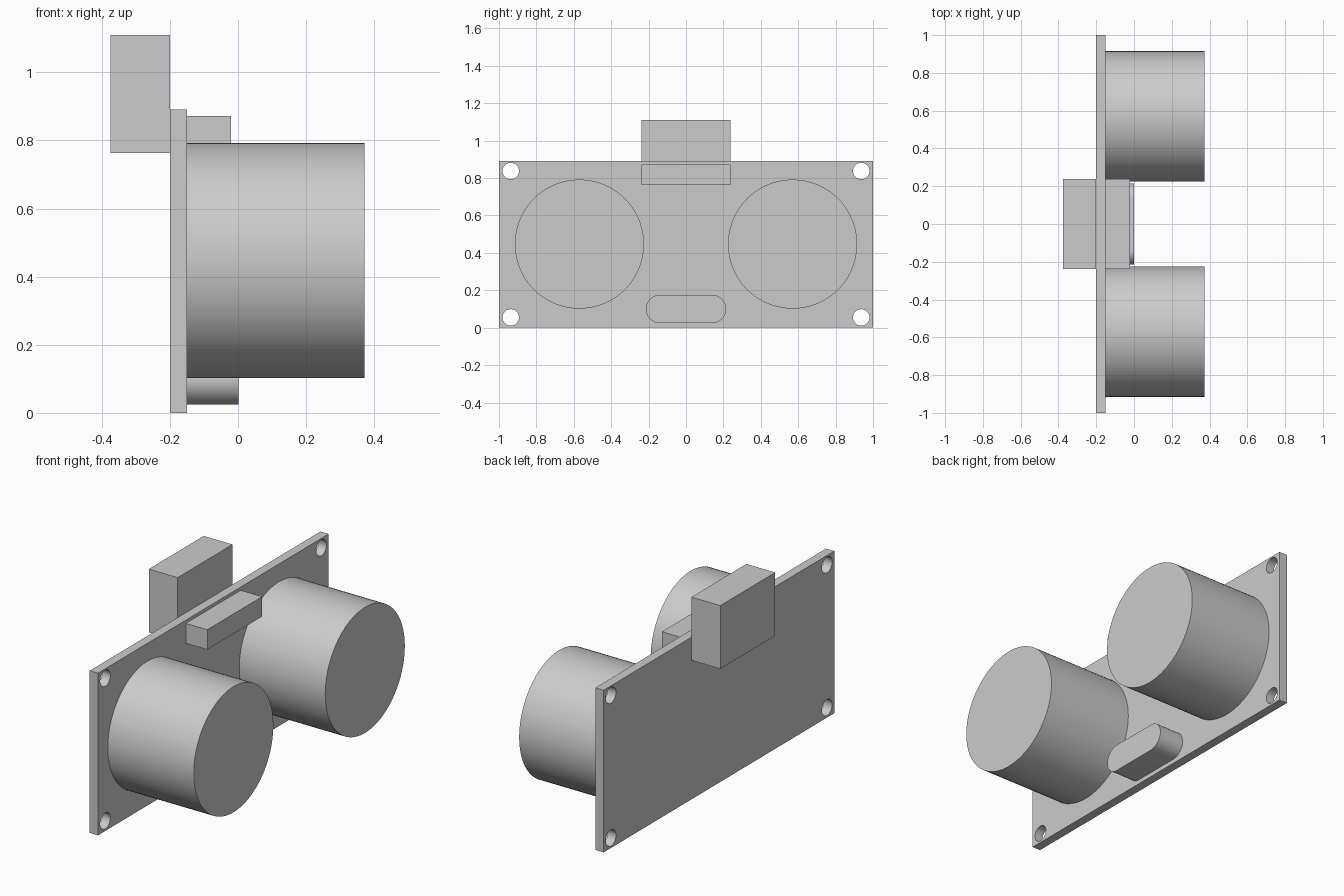
import bpy, bmesh
from math import pi, radians, cos, sin
from mathutils import Matrix

cube = bpy.data.objects.get("Cube")
if cube:
    bpy.data.objects.remove(cube, do_unlink=True)

grey = bpy.data.materials.new("plain grey")
grey.use_nodes = True
GREY = (0.6, 0.6, 0.6, 1)
grey.diffuse_color = GREY
grey.node_tree.nodes["Principled BSDF"].inputs["Base Color"].default_value = GREY


def activate(ob):
    bpy.ops.object.select_all(action='DESELECT')
    ob.select_set(True)
    bpy.context.view_layer.objects.active = ob


def finish(name, bm, smooth=False):
    bmesh.ops.recalc_face_normals(bm, faces=bm.faces)
    mesh = bpy.data.meshes.new(name)
    bm.to_mesh(mesh)
    bm.free()
    mesh.materials.append(grey)
    ob = bpy.data.objects.new(name, mesh)
    bpy.context.collection.objects.link(ob)
    if smooth:
        activate(ob)
        bpy.ops.object.shade_smooth_by_angle(angle=radians(30))
    return ob


def box(name, x, y, z):
    bm = bmesh.new()
    size = Matrix.Diagonal((x[1] - x[0], y[1] - y[0], z[1] - z[0], 1))
    place = Matrix.Translation((sum(x) / 2, sum(y) / 2, sum(z) / 2))
    bmesh.ops.create_cube(bm, size=1, matrix=place @ size)
    return finish(name, bm)


def add_cylinder(bm, r, x, y, z, segments):
    place = Matrix.Translation((sum(x) / 2, y, z)) @ Matrix.Rotation(pi / 2, 4, 'Y')
    bmesh.ops.create_cone(bm, cap_ends=True, segments=segments, radius1=r,
                          radius2=r, depth=x[1] - x[0], matrix=place)


BACK, FACE = -0.2, -0.15
WIDE = (-0.238, 0.238)

# Circuit board with a mounting hole in each corner
board = box("circuit_board", (BACK, FACE), (-1, 1), (0, 0.89))
bm = bmesh.new()
for y in (-0.937, 0.937):
    for z in (0.055, 0.838):
        add_cylinder(bm, 0.044, (BACK - 0.1, FACE + 0.1), y, z, 48)
cutter = finish("hole_cutter", bm)
cutter.hide_render = True
activate(board)
cut = board.modifiers.new("holes", 'BOOLEAN')
cut.operation, cut.solver, cut.object = 'DIFFERENCE', 'EXACT', cutter
bpy.ops.object.modifier_apply(modifier=cut.name)
bpy.data.objects.remove(cutter, do_unlink=True)
bpy.ops.object.shade_smooth_by_angle(angle=radians(30))

# Two large sensor drums
for side, y in (("left", 0.57), ("right", -0.57)):
    bm = bmesh.new()
    add_cylinder(bm, 0.345, (FACE, 0.372), y, 0.447, 96)
    finish("sensor_drum_" + side, bm, smooth=True)

# Connector block behind and small block in front, at the top edge
box("rear_connector", (-0.375, BACK), WIDE, (0.763, 1.11))
box("front_block", (FACE, -0.02), WIDE, (0.763, 0.872))

# Crystal can: extruded rounded slot
bm = bmesh.new()
r, half, steps = 0.076, 0.139, 20
outline = []
for end, start in ((half, -pi / 2), (-half, pi / 2)):
    for i in range(steps + 1):
        a = start + pi * i / steps
        outline.append(bm.verts.new((FACE, end + r * cos(a), 0.1 + r * sin(a))))
base = bm.faces.new(outline)
top = bmesh.ops.extrude_face_region(bm, geom=[base], use_keep_orig=True)["geom"]
bmesh.ops.translate(bm, vec=(0.151, 0, 0),
                    verts=[v for v in top if isinstance(v, bmesh.types.BMVert)])
finish("crystal_can", bm, smooth=True)
